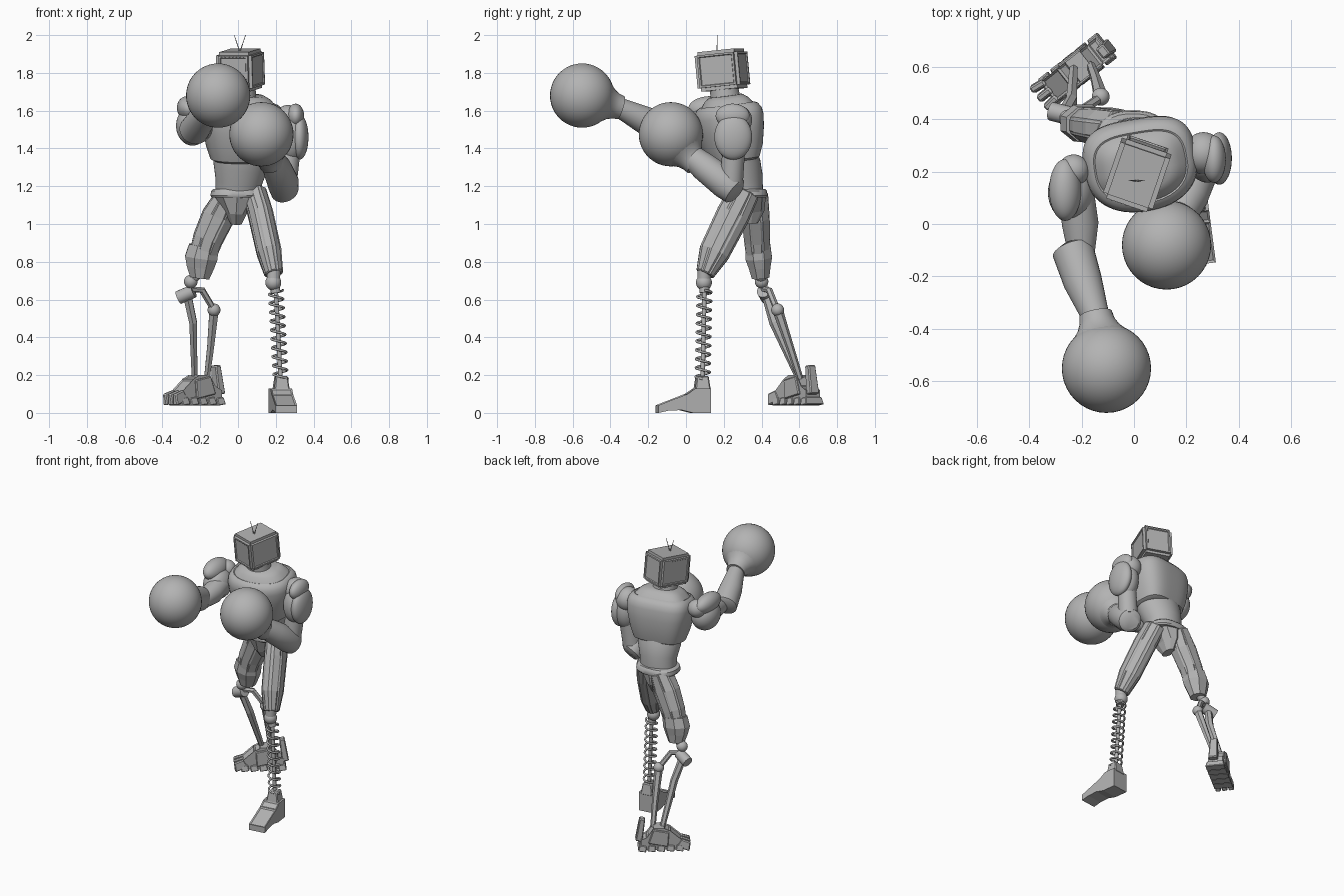
import bpy, bmesh, math
from mathutils import Vector, Matrix, Euler

cube = bpy.data.objects.get("Cube")
if cube:
    bpy.data.objects.remove(cube, do_unlink=True)

grey = bpy.data.materials.new("plain_grey")
grey.use_nodes = True
grey.diffuse_color = (0.45, 0.45, 0.45, 1)
grey.node_tree.nodes["Principled BSDF"].inputs["Base Color"].default_value = (0.45, 0.45, 0.45, 1)


def finish(name, bm, loc=(0, 0, 0), rot=(0, 0, 0), smooth=True):
    bmesh.ops.recalc_face_normals(bm, faces=bm.faces)
    mesh = bpy.data.meshes.new(name)
    bm.to_mesh(mesh)
    bm.free()
    mesh.materials.append(grey)
    ob = bpy.data.objects.new(name, mesh)
    bpy.context.collection.objects.link(ob)
    ob.location, ob.rotation_euler = loc, rot
    if smooth:
        bpy.ops.object.select_all(action='DESELECT')
        ob.select_set(True)
        bpy.context.view_layer.objects.active = ob
        bpy.ops.object.shade_smooth_by_angle(angle=math.radians(40))
    return ob


def loft(name, rings, sides=28, smooth=True, square=1.0, back=1.0, panel=0.0, **place):
    """Skin rings (x, y, z, radius[, second radius]) placed along one axis.
    square below 1 gives boxier rings, back squares the rear half, panel raises long strips."""
    bm = bmesh.new()
    axis = (Vector(rings[-1][:3]) - Vector(rings[0][:3])).normalized()
    u = Vector((1, 0, 0))
    u = (u - axis * u.dot(axis)).normalized()
    v = axis.cross(u)
    loops = []
    for r in rings:
        loop = []
        for i in range(sides):
            a = math.tau * (i + 0.5) / sides
            power = square * (back if math.sin(a) > 0 else 1)
            c, s = (math.copysign(abs(f) ** power, f) for f in (math.cos(a), math.sin(a)))
            loop.append(bm.verts.new(Vector(r[:3]) + u * c * r[3] + v * s * r[-1]))
        loops.append(loop)
    strips = []
    for i in range(sides):
        j = (i + 1) % sides
        strips.append([bm.faces.new((a[i], a[j], b[j], b[i])) for a, b in zip(loops, loops[1:])])
    bm.faces.new(loops[0])
    bm.faces.new(loops[-1])
    if panel:
        bmesh.ops.recalc_face_normals(bm, faces=bm.faces)
        for strip in strips:
            bmesh.ops.inset_region(bm, faces=strip, thickness=panel, depth=panel * 0.7)
    return finish(name, bm, smooth=smooth, **place)


def rod(name, a, b, ra, rb=None, sides=16):
    return loft(name, [(*a, ra), (*b, rb or ra)], sides)


def ball(name, loc, scale, rot=(0, 0, 0)):
    bm = bmesh.new()
    bmesh.ops.create_uvsphere(bm, u_segments=40, v_segments=24, radius=1)
    bmesh.ops.scale(bm, vec=scale if isinstance(scale, tuple) else (scale,) * 3, verts=bm.verts)
    return finish(name, bm, loc, rot)


def box(name, loc, size, rot=(0, 0, 0), bevel=0.006, top=1.0):
    bm = bmesh.new()
    bmesh.ops.create_cube(bm, size=1)
    for vert in bm.verts:
        k = top if vert.co.z > 0 else 1
        vert.co = Vector((vert.co.x * size[0] * k, vert.co.y * size[1] * k, vert.co.z * size[2]))
    bmesh.ops.bevel(bm, geom=bm.edges[:], offset=bevel, segments=1, affect='EDGES')
    return finish(name, bm, loc, rot, smooth=False)


def wedge(name, profile, width, loc, rot):
    """Side outline (y, z) pulled across the width, with panelled upper faces."""
    bm = bmesh.new()
    face = bm.faces.new([bm.verts.new((-width / 2, y, z)) for y, z in profile])
    ext = bmesh.ops.extrude_face_region(bm, geom=[face])["geom"]
    bmesh.ops.translate(bm, vec=(width, 0, 0), verts=[g for g in ext if isinstance(g, bmesh.types.BMVert)])
    bmesh.ops.recalc_face_normals(bm, faces=bm.faces)
    slopes = [f for f in bm.faces if 0.3 < f.normal.z < 0.99]
    bmesh.ops.inset_individual(bm, faces=slopes, thickness=0.012, depth=-0.006)
    return finish(name, bm, loc, rot, smooth=False)


# Boxy head with recessed panels on its sides
head_loc, head_rot = Vector((0.013, 0.193, 1.815)), (0.1, 0, -0.33)
bm = bmesh.new()
bmesh.ops.create_cube(bm, size=1)
bmesh.ops.scale(bm, vec=(0.2, 0.24, 0.21), verts=bm.verts)
bmesh.ops.bevel(bm, geom=bm.edges[:], offset=0.018, segments=2, affect='EDGES')
panels = [f for f in bm.faces if f.calc_area() > 0.015 and abs(f.normal.z) < 0.5]
bmesh.ops.inset_individual(bm, faces=panels, thickness=0.014, depth=0)
bmesh.ops.inset_individual(bm, faces=panels, thickness=0.005, depth=-0.006)
finish("head", bm, head_loc, head_rot, smooth=False)
turn = Euler(head_rot).to_matrix()
for i in range(7):
    box("head_rivet", head_loc + turn @ Vector((-0.06 + i * 0.02, -0.119, 0.08)), (0.008, 0.006, 0.005), head_rot, 0.001)
for tip in (-0.02, 0.04):
    rod("antenna", (0.01, 0.165, 1.91), (tip, 0.165, 2.0), 0.003, 0.0015, 8)
rod("neck", (0.02, 0.22, 1.58), (0.017, 0.2, 1.73), 0.085, 0.075, 28)

# Torso: broad sloping chest, flat at the back, over a tapered waist
loft("chest", [(0, 0, -0.185, 0.145, 0.11), (0, 0, -0.175, 0.165, 0.13), (0, 0, -0.11, 0.187, 0.155),
               (0, 0, -0.02, 0.208, 0.172), (0, 0, 0.05, 0.217, 0.178), (0, 0, 0.085, 0.211, 0.172),
               (0, 0, 0.11, 0.195, 0.155), (0, 0, 0.118, 0.178, 0.138), (0, 0, 0.115, 0.172, 0.132),
               (0, 0, 0.145, 0.145, 0.112), (0, 0, 0.165, 0.11, 0.085)],
     sides=56, square=0.9, back=0.68, loc=(0.025, 0.23, 1.515), rot=(0.13, 0, 0.17))
loft("abdomen", [(0, 0.31, 1.16, 0.12, 0.1), (0.005, 0.3, 1.23, 0.125, 0.11),
                 (0.015, 0.275, 1.31, 0.146, 0.122), (0.025, 0.25, 1.38, 0.145, 0.115)], sides=40)
loft("belt", [(-0.005, 0.315, 1.14, 0.135, 0.112), (-0.005, 0.315, 1.15, 0.142, 0.118),
              (-0.005, 0.315, 1.175, 0.138, 0.114), (-0.005, 0.315, 1.185, 0.125, 0.105)], square=0.8)
loft("pelvis", [(-0.01, 0.33, 1.0, 0.03, 0.05), (-0.01, 0.325, 1.06, 0.06, 0.09),
                (-0.005, 0.315, 1.15, 0.128, 0.11)], sides=10, smooth=False)

# Panelled thighs
loft("left_thigh", [(0.085, 0.31, 1.17, 0.062, 0.08), (0.12, 0.25, 1.05, 0.065, 0.09),
                    (0.165, 0.15, 0.85, 0.064, 0.082), (0.19, 0.1, 0.735, 0.047, 0.046)],
     sides=8, smooth=False, panel=0.009)
loft("right_thigh", [(-0.055, 0.355, 1.15, 0.065, 0.082), (-0.105, 0.368, 1.04, 0.09, 0.076),
                     (-0.16, 0.376, 0.92, 0.082, 0.07), (-0.185, 0.38, 0.84, 0.074, 0.064)],
     sides=8, smooth=False, panel=0.006)
loft("right_thigh_cuff", [(-0.18, 0.38, 0.885, 0.085, 0.072), (-0.195, 0.385, 0.82, 0.093, 0.076),
                          (-0.2, 0.39, 0.77, 0.078, 0.062), (-0.203, 0.395, 0.715, 0.055, 0.05)],
     sides=8, smooth=False)

# Left lower leg: ball knee, rod and coil spring
ball("left_knee", (0.187, 0.095, 0.69), 0.042)
rod("left_knee_cup", (0.19, 0.098, 0.76), (0.187, 0.095, 0.7), 0.036)
rod("left_shin_collar", (0.195, 0.098, 0.67), (0.2, 0.098, 0.635), 0.026)
top, bottom = Vector((0.2, 0.098, 0.65)), Vector((0.226, 0.088, 0.18))
rod("left_shin_rod", top, bottom, 0.012)
curve = bpy.data.curves.new("left_shin_spring", 'CURVE')
curve.dimensions = '3D'
curve.bevel_depth, curve.bevel_resolution = 0.0065, 2
line = curve.splines.new('POLY')
steps, turns = 200, 10
line.points.add(steps)
for i, p in enumerate(line.points):
    a = math.tau * turns * i / steps
    c = top.lerp(bottom, i / steps) + Vector((math.cos(a), math.sin(a), 0)) * 0.037
    p.co = (*c, 1)
curve.materials.append(grey)
spring = bpy.data.objects.new("left_shin_spring", curve)
bpy.context.collection.objects.link(spring)

# Left foot
box("left_ankle", (0.228, 0.085, 0.155), (0.085, 0.085, 0.08), (0, 0, 0.13), top=0.75)
wedge("left_foot", [(-0.155, 0), (-0.155, 0.04), (0.0, 0.1), (0.045, 0.13), (0.125, 0.13), (0.125, 0),
                    (0.03, 0), (-0.03, 0.015), (-0.1, 0.012)],
      0.115, (0.235, 0, 0), (0, 0, 0.13))

# Right lower leg: hinge and two struts
ball("right_knee", (-0.25, 0.4, 0.695), 0.036)
rod("right_knee_stem", (-0.21, 0.395, 0.74), (-0.25, 0.4, 0.7), 0.028)
rod("right_knee_hinge", (-0.315, 0.43, 0.61), (-0.235, 0.41, 0.645), 0.036)
loft("right_front_strut", [(-0.27, 0.42, 0.63, 0.026, 0.022), (-0.238, 0.47, 0.48, 0.023, 0.03),
                           (-0.23, 0.59, 0.2, 0.018, 0.018)], sides=6, smooth=False)
loft("right_knee_link", [(-0.25, 0.41, 0.655, 0.018), (-0.19, 0.44, 0.65, 0.018),
                         (-0.13, 0.48, 0.55, 0.018)], sides=6, smooth=False)
ball("right_link_joint", (-0.127, 0.485, 0.545), 0.034)
loft("right_rear_strut", [(-0.127, 0.485, 0.545, 0.028), (-0.145, 0.55, 0.35, 0.021),
                          (-0.165, 0.605, 0.18, 0.017)], sides=6, smooth=False)

# Right foot: segmented sole, claws and heel plate
foot, yaw = Vector((-0.225, 0.585, 0)), -0.9
spin = Matrix.Rotation(yaw, 3, 'Z')
wedge("right_foot", [(-0.13, 0.05), (-0.13, 0.11), (-0.05, 0.18), (-0.01, 0.2), (0.06, 0.2),
                     (0.1, 0.14), (0.14, 0.12), (0.14, 0.05)], 0.095, foot, (0, 0, yaw))
for i in range(5):
    box("right_sole_segment", foot + spin @ Vector((0, -0.11 + i * 0.06, 0.062)), (0.125, 0.052, 0.04),
        (0.15, 0, yaw), 0.004, 0.85)
for x in (-0.04, 0, 0.04):
    box("right_toe", foot + spin @ Vector((x, -0.14, 0.082)), (0.036, 0.09, 0.06), (0.35, 0, yaw + x * 3), 0.006, 0.7)
for x in (-0.05, 0.05):
    box("right_ankle_plate", foot + spin @ Vector((x, 0.02, 0.135)), (0.02, 0.13, 0.1), (0.2, 0, yaw), 0.005, 0.8)
box("right_heel_plate", foot + spin @ Vector((0.01, 0.14, 0.175)), (0.06, 0.045, 0.155), (0.15, 0, yaw), 0.006, 0.8)

# Left arm, bent
ball("left_shoulder", (0.265, 0.27, 1.55), (0.075, 0.08, 0.08))
ball("left_upper_arm", (0.28, 0.25, 1.46), (0.078, 0.092, 0.13))
ball("left_arm_plate", (0.325, 0.25, 1.46), (0.048, 0.1, 0.12))
ball("left_shoulder_plate", (0.305, 0.247, 1.572), (0.045, 0.09, 0.065))
rod("left_lower_upper_arm", (0.275, 0.255, 1.42), (0.25, 0.24, 1.22), 0.06, 0.062, 24)
loft("left_forearm", [(0.248, 0.27, 1.16, 0.05), (0.248, 0.258, 1.173, 0.074), (0.24, 0.21, 1.215, 0.084),
                      (0.205, 0.1, 1.3, 0.076), (0.155, 0, 1.38, 0.06)])

# Right arm, reaching forward
ball("right_shoulder", (-0.23, 0.205, 1.59), 0.06)
ball("right_upper_arm_pad", (-0.24, 0.12, 1.52), (0.088, 0.11, 0.105))
ball("right_shoulder_plate", (-0.262, 0.13, 1.61), (0.06, 0.118, 0.068), (0, -0.4, 0))
loft("right_upper_arm", [(-0.22, 0.12, 1.52, 0.068), (-0.205, 0, 1.5, 0.07), (-0.2, -0.12, 1.49, 0.05)])
loft("right_forearm", [(-0.235, -0.085, 1.49, 0.055), (-0.233, -0.1, 1.495, 0.08),
                       (-0.195, -0.22, 1.55, 0.074), (-0.14, -0.37, 1.625, 0.05)])

# Round gloves with flared wrists
for side, centre, wrist in (("left", (0.124, -0.08, 1.475), (0.165, 0.02, 1.355)),
                            ("right", (-0.105, -0.55, 1.68), (-0.142, -0.365, 1.622))):
    ball(side + "_glove", centre, 0.17)
    c = Vector(centre)
    d = (Vector(wrist) - c).normalized()
    loft(side + "_glove_wrist", [(*(c + d * t), r) for t, r in
                                 ((0.11, 0.129), (0.135, 0.103), (0.16, 0.082), (0.19, 0.068), (0.22, 0.063))])
